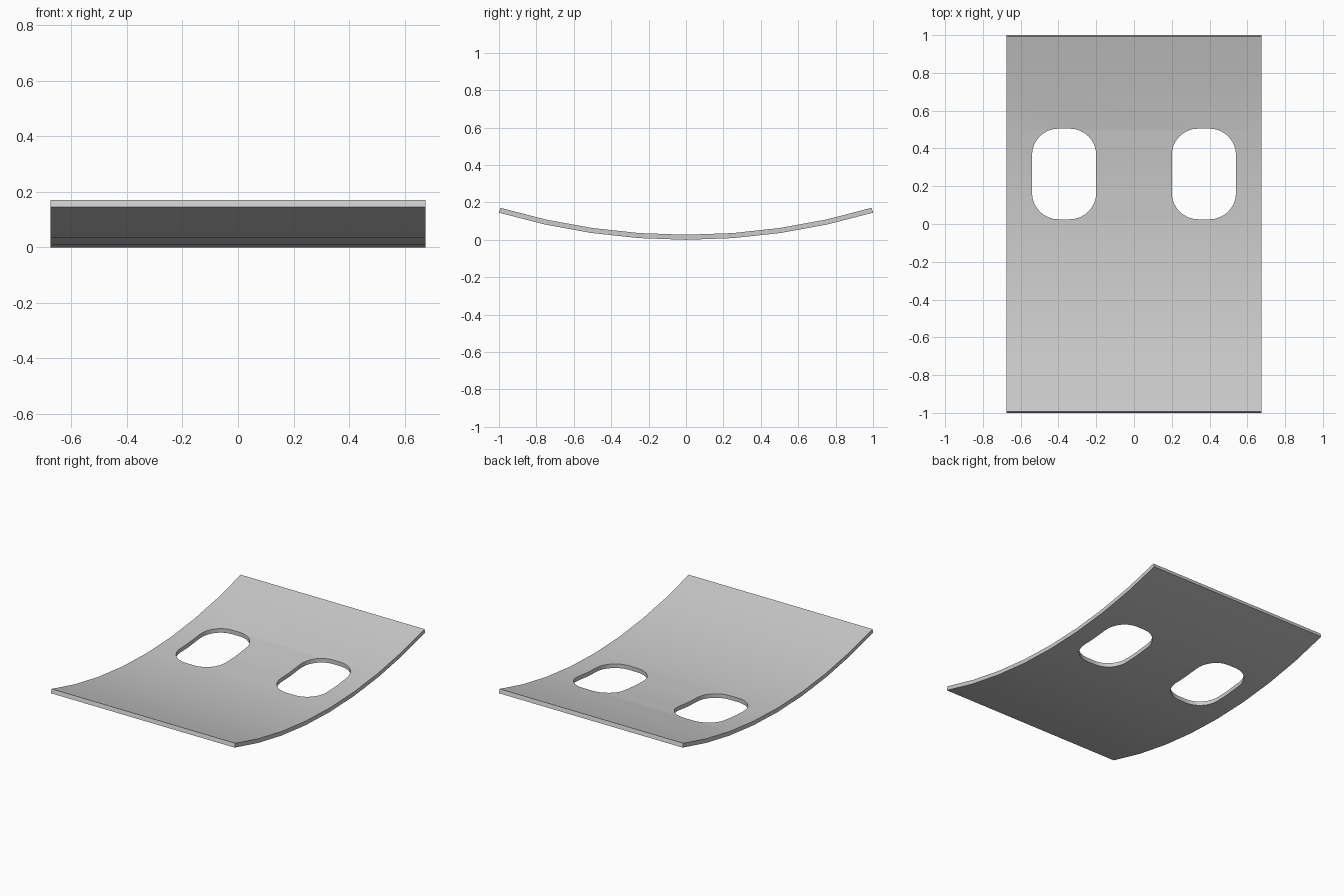
import bpy, bmesh
from math import sin, cos, asin, pi

cube = bpy.data.objects.get("Cube")
if cube:
    bpy.data.objects.remove(cube)

HALF_WIDTH, THICK, RADIUS, SEGMENTS = 0.675, 0.027, 3.52, 8
HALF_ANGLE = asin(1 / RADIUS)

grey = bpy.data.materials.new("plain_grey")
grey.use_nodes = True
colour = (0.6, 0.6, 0.6, 1)
grey.diffuse_color = colour
grey.node_tree.nodes["Principled BSDF"].inputs["Base Color"].default_value = colour


def extruded(name, outline, direction):
    """Solid made by pushing a closed outline along a direction."""
    bm = bmesh.new()
    face = bm.faces.new([bm.verts.new(p) for p in outline])
    out = bmesh.ops.extrude_face_region(bm, geom=[face])
    verts = [v for v in out["geom"] if isinstance(v, bmesh.types.BMVert)]
    bmesh.ops.translate(bm, verts=verts, vec=direction)
    bmesh.ops.recalc_face_normals(bm, faces=bm.faces)
    mesh = bpy.data.meshes.new(name)
    bm.to_mesh(mesh)
    bm.free()
    mesh.materials.append(grey)
    obj = bpy.data.objects.new(name, mesh)
    bpy.context.collection.objects.link(obj)
    return obj


def arc(radius):
    angles = [HALF_ANGLE * (2 * i / SEGMENTS - 1) for i in range(SEGMENTS + 1)]
    return [(-HALF_WIDTH, radius * sin(a), RADIUS - radius * cos(a)) for a in angles]


def rounded_slot(cx, cy, hx, hy, r, z, steps=8):
    points = []
    for k, (sx, sy) in enumerate([(1, 1), (-1, 1), (-1, -1), (1, -1)]):
        for i in range(steps + 1):
            a = (k + i / steps) * pi / 2
            points.append((cx + sx * (hx - r) + r * cos(a),
                           cy + sy * (hy - r) + r * sin(a), z))
    return points


# Curved plate
plate = extruded("curved_plate", arc(RADIUS) + arc(RADIUS - THICK)[::-1],
                 (2 * HALF_WIDTH, 0, 0))

# Two rounded holes
for side, label in ((-1, "right"), (1, "left")):
    cutter = extruded(label + "_hole_cutter",
                      rounded_slot(side * 0.37, 0.265, 0.17, 0.24, 0.14, -0.2),
                      (0, 0, 0.6))
    cutter.hide_render = True
    cutter.hide_viewport = True
    mod = plate.modifiers.new(label + "_hole", 'BOOLEAN')
    mod.operation = 'DIFFERENCE'
    mod.solver = 'EXACT'
    mod.object = cutter

# Apply the holes, remove the cutters and smooth the curve
bpy.context.view_layer.update()
evaluated = plate.evaluated_get(bpy.context.evaluated_depsgraph_get())
cut_mesh = bpy.data.meshes.new_from_object(evaluated)
plate.modifiers.clear()
plate.data = cut_mesh
for label in ("right", "left"):
    bpy.data.objects.remove(bpy.data.objects[label + "_hole_cutter"])

bpy.ops.object.select_all(action='DESELECT')
plate.select_set(True)
bpy.context.view_layer.objects.active = plate
bpy.ops.object.shade_smooth_by_angle(angle=pi / 6)
